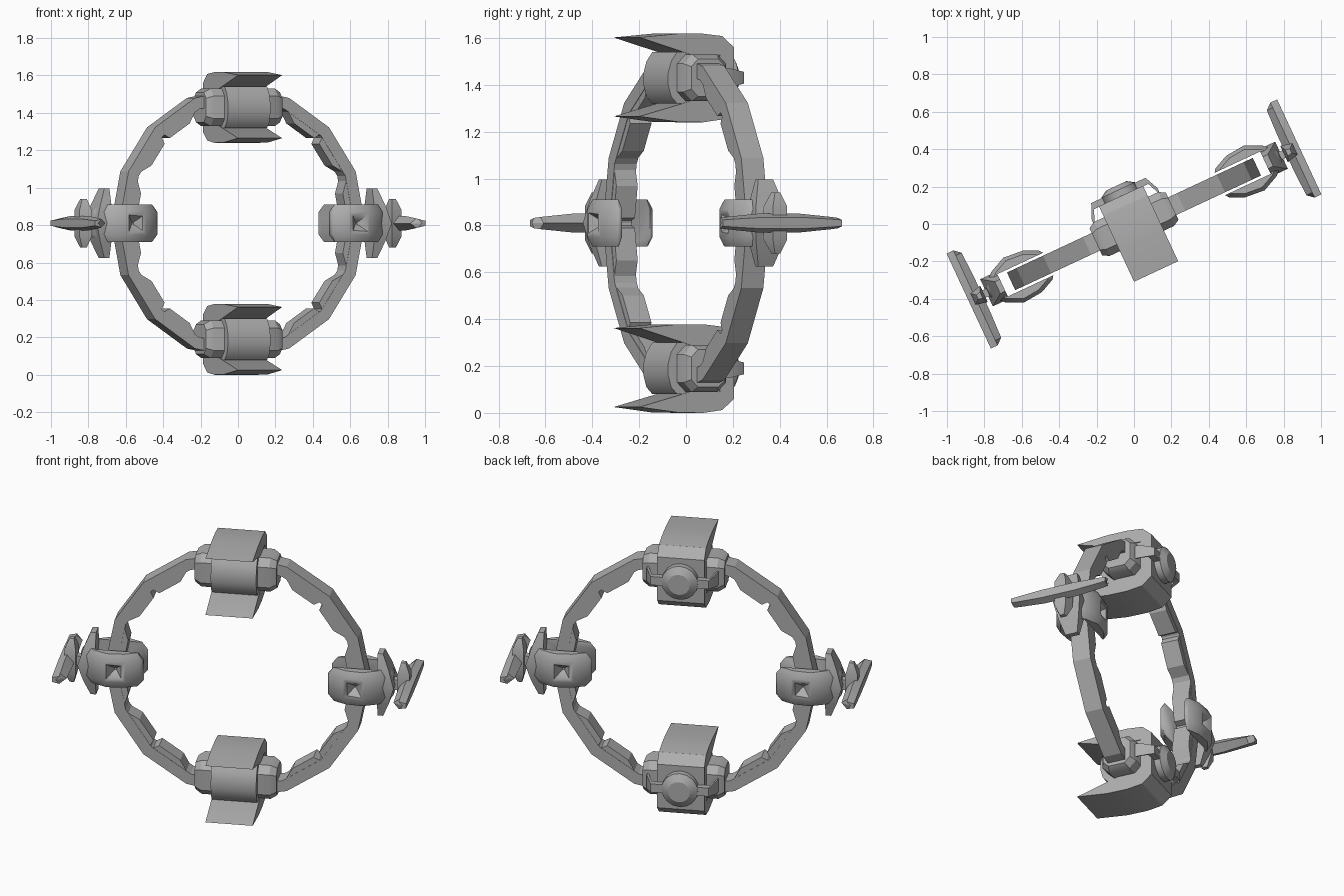
import bpy, bmesh
from math import radians, pi, cos, sin, tau
from mathutils import Matrix, Vector

if "Cube" in bpy.data.objects:
    bpy.data.objects.remove(bpy.data.objects["Cube"])

# One plain metal colour
grey = bpy.data.materials.new("grey metal")
grey.use_nodes = True
colour = (0.42, 0.42, 0.42, 1)
grey.diffuse_color = colour
grey.node_tree.nodes["Principled BSDF"].inputs["Base Color"].default_value = colour

# Work in ring space (u along ring, v through ring, z up), then turn it
PLACE = Matrix.Translation((0, 0, 0.81)) @ Matrix.Rotation(radians(25), 4, 'Z')


def finish(bm, name, angle=30):
    bmesh.ops.remove_doubles(bm, verts=bm.verts, dist=1e-5)
    bmesh.ops.transform(bm, matrix=PLACE, verts=bm.verts)
    bmesh.ops.recalc_face_normals(bm, faces=bm.faces)
    mesh = bpy.data.meshes.new(name)
    bm.to_mesh(mesh)
    bm.free()
    mesh.materials.append(grey)
    obj = bpy.data.objects.new(name, mesh)
    bpy.context.collection.objects.link(obj)
    for o in bpy.context.selected_objects:
        o.select_set(False)
    bpy.context.view_layer.objects.active = obj
    obj.select_set(True)
    bpy.ops.object.shade_smooth_by_angle(angle=radians(angle))
    return obj


def loft(name, sections, angle=30):
    """Skin a row of equal-length point loops and cap both ends."""
    bm = bmesh.new()
    loops = [[bm.verts.new(p) for p in s] for s in sections]
    n = len(loops[0])
    for a, b in zip(loops, loops[1:]):
        for i in range(n):
            j = (i + 1) % n
            bm.faces.new((a[i], a[j], b[j], b[i]))
    bm.faces.new(loops[0])
    bm.faces.new(loops[-1])
    return finish(bm, name, angle)


def rect(u, v, z0, z1, v0=0.0):
    return [(u, v0 - v, z0), (u, v0 + v, z0), (u, v0 + v, z1), (u, v0 - v, z1)]


def oct_uz(r, v, z):
    return [(r * cos(tau * i / 16), v, z + r * sin(tau * i / 16)) for i in range(16)]


def cut(obj, cutter):
    mod = obj.modifiers.new("cut", 'BOOLEAN')
    mod.operation, mod.solver, mod.object = 'DIFFERENCE', 'EXACT', cutter
    bpy.context.view_layer.objects.active = obj
    bpy.ops.object.modifier_apply(modifier=mod.name)
    bpy.data.objects.remove(cutter)


# Main hoop: sixteen flat segments
SEG = 16
bm = bmesh.new()
rows = []
for i in range(SEG):
    a = tau * i / SEG
    rows.append([bm.verts.new((r * cos(a), v, r * sin(a)))
                 for r, v in ((0.725, -0.052), (0.725, 0.052), (0.66, 0.052), (0.66, -0.052))])
for i in range(SEG):
    a, b = rows[i], rows[(i + 1) % SEG]
    for k in range(4):
        m = (k + 1) % 4
        bm.faces.new((a[k], a[m], b[m], b[k]))
finish(bm, "hoop", 15)

# Wedge pads along the inside of the hoop
for i in range(SEG):
    mid = tau * (i + 0.5) / SEG
    turn = Matrix.Rotation(-mid, 3, 'Y')
    lean = 0.03 if i % 2 else -0.03
    loops = []
    for v in (-0.05, 0.05):
        outline = [(0.66, -0.125), (0.66, 0.125), (0.615, 0.07 + lean), (0.615, -0.07 + lean)]
        loops.append([turn @ Vector((r, v, t)) for r, t in outline])
    loft("hoop_pad", loops, 15)

# Upper and lower engine pods, both facing the same way
SHROUD = [(-0.28, 0.172), (-0.1, 0.188), (0.02, 0.188), (0.11, 0.178), (0.165, 0.13),
          (0.165, -0.13), (0.11, -0.178), (0.02, -0.19), (-0.1, -0.188), (-0.28, -0.165),
          (-0.04, -0.1), (0.1, -0.1), (0.1, 0.1), (-0.04, 0.1)]
CORE = [(-0.1, 0.11), (-0.128, 0.07), (-0.142, 0.02), (-0.142, -0.03),
        (-0.128, -0.08), (-0.1, -0.11), (0.12, -0.11), (0.12, 0.11)]
CLAMP = [(-0.1, -0.06), (-0.06, -0.1), (0.06, -0.1), (0.1, -0.06),
         (0.1, 0.06), (0.06, 0.1), (-0.06, 0.1), (-0.1, 0.06)]
for label, zc in (("upper", 0.62), ("lower", -0.62)):
    for part, profile, half in (("shroud", SHROUD, 0.13), ("engine_core", CORE, 0.125)):
        loft(f"{label}_{part}", [[(u, v, zc + z) for v, z in profile] for u in (-half, half)])
    # Clamp that grips the hoop, tapering at its ends
    loft(f"{label}_clamp", [[(u, v * k, zc + z * k) for v, z in CLAMP]
                            for u, k in ((-0.225, 0.8), (-0.19, 1), (0.19, 1), (0.225, 0.8))])
    # Round rear cap
    loft(f"{label}_rear_cap", [oct_uz(0.1, 0.15, zc), oct_uz(0.1, 0.2, zc), oct_uz(0.06, 0.225, zc)])
    # Side hooks beside the cap
    for s in (-1, 1):
        loft(f"{label}_hook", [rect(s * 0.09, 0.018, zc - 0.025, zc + 0.025, 0.18),
                               rect(s * 0.16, 0.018, zc - 0.025, zc + 0.025, 0.18),
                               rect(s * 0.195, 0.02, zc - 0.04, zc + 0.04, 0.1)])

# Side pods with propellers, mirrored across the hoop
PLAN = [(0.48, 0.03), (0.52, 0.085), (0.6, 0.122), (0.71, 0.132), (0.8, 0.09), (0.86, 0.03)]
PLAN += [(u, -v) for u, v in reversed(PLAN)]
for side, s in (("left", 1), ("right", -1)):
    def layer(z, k):
        return [(s * (0.67 + (u - 0.67) * k), v * k, z) for u, v in PLAN]
    pod = loft(f"{side}_side_pod", [layer(-0.1, 0.85), layer(-0.06, 1),
                                    layer(0.06, 1), layer(0.1, 0.85)], 40)
    # Slot for the hoop, and a pyramid recess on each face
    cut(pod, loft("slot_cutter", [rect(s * 0.44, 0.066, -0.2, 0.2), rect(s * 0.78, 0.066, -0.2, 0.2)]))
    for f in (-1, 1):
        recess = [[(s * 0.66 + du * k, f * v, dz * k)
                   for du, dz in ((-0.05, -0.05), (0.05, -0.05), (0.05, 0.05), (-0.05, 0.05))]
                  for v, k in ((0.16, 1.3), (0.08, 0.1))]
        cut(pod, loft("recess_cutter", recess))

    # Upright fin, wide at the middle and narrow at the tips
    fin = []
    for z, v, u0, u1 in ((-0.185, 0.035, 0.775, 0.805), (-0.1, 0.06, 0.775, 0.84),
                         (0, 0.08, 0.785, 0.87), (0.1, 0.06, 0.775, 0.84),
                         (0.185, 0.035, 0.775, 0.805)):
        fin.append([(s * u0, -v, z), (s * u1, -v, z), (s * u1, v, z), (s * u0, v, z)])
    loft(f"{side}_fin", fin)

    # Shaft
    loft(f"{side}_shaft", [rect(s * 0.84, 0.022, -0.03, 0.03), rect(s * 0.93, 0.022, -0.03, 0.03)])

    # Long level blade
    blade = []
    for v, u0, z in ((-0.28, 0.955, 0.022), (-0.25, 0.9, 0.026), (-0.1, 0.895, 0.04),
                     (0.1, 0.895, 0.04), (0.25, 0.9, 0.026), (0.28, 0.955, 0.022)):
        blade.append([(s * u0, v, 0), (s * 0.935, v, z), (s * 0.975, v, z * 0.6),
                      (s * 0.975, v, -z * 0.6), (s * 0.935, v, -z)])
    loft(f"{side}_blade", blade, 25)

    # Short upright hub blade
    hub = []
    for z, v, u0, u1 in ((-0.13, 0.018, 0.9, 0.925), (-0.07, 0.048, 0.885, 0.95),
                         (0.07, 0.048, 0.885, 0.95), (0.13, 0.018, 0.9, 0.925)):
        hub.append([(s * u0, -v, z), (s * u1, -v * 0.7, z), (s * u1, v * 0.7, z), (s * u0, v, z)])
    loft(f"{side}_hub", hub)
